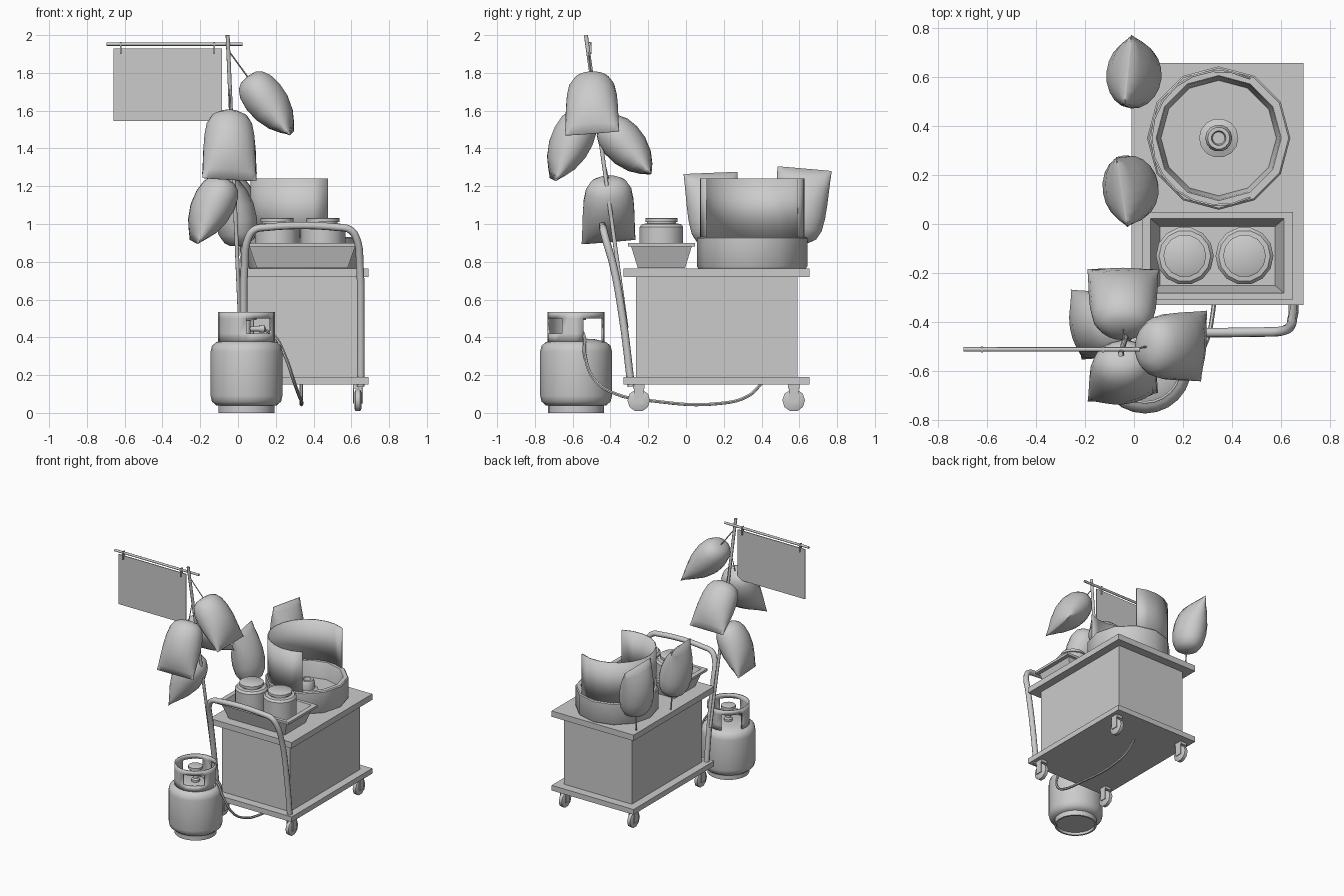
import bpy, bmesh, math
from mathutils import Vector, Matrix

if "Cube" in bpy.data.objects:
    bpy.data.objects.remove(bpy.data.objects["Cube"])


def finish(name, bm, smooth=True, angle=40):
    bmesh.ops.recalc_face_normals(bm, faces=bm.faces)
    me = bpy.data.meshes.new(name)
    bm.to_mesh(me)
    bm.free()
    ob = bpy.data.objects.new(name, me)
    bpy.context.collection.objects.link(ob)
    if smooth:
        bpy.ops.object.select_all(action='DESELECT')
        ob.select_set(True)
        bpy.context.view_layer.objects.active = ob
        bpy.ops.object.shade_smooth_by_angle(angle=math.radians(angle))
    return ob


def box(name, x0, x1, y0, y1, z0, z1):
    bm = bmesh.new()
    c = Vector((x0 + x1, y0 + y1, z0 + z1)) / 2
    bmesh.ops.create_cube(bm, size=1, matrix=Matrix.Translation(c)
                          @ Matrix.Diagonal((x1 - x0, y1 - y0, z1 - z0, 1)))
    return finish(name, bm, False)


def skin(bm, rings):
    """Bridge successive closed rings of points and cap both ends."""
    rows = [[bm.verts.new(p) for p in r] for r in rings]
    for a, b in zip(rows, rows[1:]):
        for i in range(len(a)):
            j = (i + 1) % len(a)
            bm.faces.new((a[i], a[j], b[j], b[i]))
    bm.faces.new(rows[0])
    bm.faces.new(rows[-1])


def lathe(name, profile, loc, n=24, axis='Z'):
    bm = bmesh.new()
    rings = []
    for r, z in profile:
        ring = []
        for i in range(n):
            a = 2 * math.pi * i / n
            p = Vector((r * math.cos(a), r * math.sin(a), z))
            ring.append((Vector((p.z, p.x, p.y)) if axis == 'X' else p) + Vector(loc))
        rings.append(ring)
    skin(bm, rings)
    return finish(name, bm)


def tube(name, pts, r, curved=False, res=2):
    cu = bpy.data.curves.new(name, 'CURVE')
    cu.dimensions = '3D'
    cu.bevel_depth, cu.bevel_resolution, cu.use_fill_caps = r, res, True
    cu.resolution_u = 6
    if curved:
        s = cu.splines.new('BEZIER')
        s.bezier_points.add(len(pts) - 1)
        for b, p in zip(s.bezier_points, pts):
            b.co = p
            b.handle_left_type = b.handle_right_type = 'AUTO'
    else:
        s = cu.splines.new('POLY')
        s.points.add(len(pts) - 1)
        for b, p in zip(s.points, pts):
            b.co = (*p, 1)
    ob = bpy.data.objects.new(name, cu)
    bpy.context.collection.objects.link(ob)
    bpy.ops.object.select_all(action='DESELECT')
    ob.select_set(True)
    bpy.context.view_layer.objects.active = ob
    bpy.ops.object.convert(target='MESH')
    bpy.ops.object.shade_smooth_by_angle(angle=math.radians(50))


def arc_wall(name, loc, r, thick, z_rows, angles, skip=lambda a, k: False):
    """Upright curved sheet; cells named by skip are left open."""
    bm = bmesh.new()
    grid = [[bm.verts.new(Vector(loc) + Vector((r * math.cos(math.radians(a)),
             r * math.sin(math.radians(a)), z))) for z in z_rows] for a in angles]
    for i in range(len(angles) - 1):
        for k in range(len(z_rows) - 1):
            if not skip((angles[i] + angles[i + 1]) / 2, k):
                bm.faces.new((grid[i][k], grid[i + 1][k], grid[i + 1][k + 1], grid[i][k + 1]))
    bmesh.ops.remove_doubles(bm, verts=bm.verts, dist=1e-5)
    bmesh.ops.delete(bm, geom=[v for v in bm.verts if not v.link_faces], context='VERTS')
    ob = finish(name, bm)
    m = ob.modifiers.new('thickness', 'SOLIDIFY')
    m.thickness, m.offset = thick, -1
    return ob


# cart body
box('lower_shelf', -0.01, 0.69, -0.33, 0.655, 0.15, 0.19)
box('cabinet', 0.05, 0.63, -0.265, 0.59, 0.19, 0.72)
box('table_top', -0.01, 0.69, -0.33, 0.655, 0.72, 0.765)

# casters
for x in (0.05, 0.635):
    for y in (-0.25, 0.57):
        lathe('caster_wheel', [(0.045, -0.019), (0.06, -0.012), (0.06, 0.012), (0.045, 0.019)],
              (x, y, 0.066), 10, 'X')
        for s in (-1, 1):
            box('caster_fork', x + s * 0.023 - 0.003, x + s * 0.023 + 0.003,
                y - 0.025, y + 0.025, 0.05, 0.135)
        box('caster_mount', x - 0.026, x + 0.026, y - 0.03, y + 0.03, 0.13, 0.15)

# push handle, mirrored about the cart centre line
half = [(0.03, -0.29, 0.14), (0.03, -0.335, 0.5), (0.035, -0.385, 0.78), (0.052, -0.425, 0.92),
        (0.085, -0.437, 0.968), (0.15, -0.44, 0.982)]
tube('push_handle', half + [(0.68 - x, y, z) for x, y, z in half[::-1]], 0.02, True)

# spinning tub with floor, rolled rim and spinner head
TUB = (0.345, 0.35, 0)
lathe('tub', [(0.285, 0.765), (0.292, 0.775), (0.292, 0.925), (0.285, 0.932), (0.255, 0.932),
              (0.25, 0.92), (0.235, 0.81)], TUB, 12)
lathe('spinner_head', [(0.08, 0.81), (0.08, 0.83), (0.055, 0.84), (0.055, 0.885), (0.045, 0.905),
                       (0.03, 0.905), (0.025, 0.88)], TUB, 14)
arc_wall('wind_screen', TUB, 0.278, 0.008, (0.93, 1.24), [62 + 236 * i / 14 for i in range(15)])

# tapered tray with lip
bm = bmesh.new()
c = Vector((0.34, -0.13))
skin(bm, [[(c.x + sx * w, c.y + sy * d, z) for sx, sy in ((-1, -1), (1, -1), (1, 1), (-1, 1))]
          for w, d, z in ((0.24, 0.125, 0.766), (0.28, 0.16, 0.88), (0.308, 0.178, 0.882),
                          (0.308, 0.178, 0.9), (0.272, 0.152, 0.9), (0.235, 0.12, 0.785))])
finish('tray', bm, False)

# sugar jars
for x in (0.207, 0.45):
    lathe('sugar_jar', [(0.105, 0.786), (0.118, 0.80), (0.118, 0.985), (0.105, 1.0), (0.078, 1.003),
                        (0.078, 1.01), (0.087, 1.011), (0.087, 1.03), (0.082, 1.033)],
          (x, -0.13, 0), 14)

# gas bottle
GAS = (0.045, -0.582, 0)
lathe('gas_bottle_foot', [(0.135, 0.02), (0.135, 0.0), (0.148, 0.0), (0.148, 0.06)], GAS)
lathe('gas_bottle', [(0.10, 0.03), (0.16, 0.04), (0.183, 0.06), (0.19, 0.09), (0.19, 0.325),
                     (0.183, 0.355), (0.16, 0.375), (0.10, 0.39), (0.02, 0.395)], GAS)


def window(a, k):
    return (k == 1 and -90 < a < -30) or (k < 2 and (15 < a < 75 or 105 < a < 165))


arc_wall('gas_bottle_collar', GAS, 0.15, 0.01, (0.375, 0.42, 0.5, 0.535),
         range(-180, 181, 15), window)
lathe('gas_valve', [(0.03, 0.385), (0.03, 0.41), (0.02, 0.42), (0.02, 0.49), (0.052, 0.492),
                    (0.052, 0.512), (0.04, 0.516)], GAS, 12)
lathe('gas_outlet', [(0.014, 0), (0.014, 0.06), (0.02, 0.06), (0.02, 0.09), (0.01, 0.095)],
      (0.05, -0.57, 0.445), 10, 'X')
tube('gas_hose', [(0.13, -0.565, 0.445), (0.19, -0.54, 0.41), (0.25, -0.535, 0.30),
                  (0.295, -0.48, 0.17), (0.32, -0.37, 0.1), (0.335, -0.19, 0.065),
                  (0.335, 0.18, 0.05), (0.335, 0.33, 0.09), (0.335, 0.4, 0.155)], 0.009, True, 1)

# display pole with cross bar and hanging sign
P0, P1 = Vector((0.012, -0.315, 0.45)), Vector((-0.055, -0.53, 2.0))


def on_pole(z):
    return P0.lerp(P1, (z - P0.z) / (P1.z - P0.z))


tube('display_pole', [P0, P1], 0.011)
tube('sign_bar', [(-0.695, -0.511, 1.952), (0.025, -0.511, 1.952)], 0.009)
box('sign_board', -0.66, -0.085, -0.514, -0.508, 1.545, 1.93)
for x in (-0.62, -0.127):
    box('sign_strap', x - 0.004, x + 0.004, -0.523, -0.499, 1.9, 1.964)


def bag(name, tied, seam_mid, seam_dir):
    """Puffy bag: rounded at the tied end, flattening to a straight seam."""
    tied, end = Vector(tied), Vector(seam_mid)
    ax = (end - tied).normalized()
    u = Vector(seam_dir)
    u = (u - ax * u.dot(ax)).normalized()
    v = ax.cross(u)
    bm = bmesh.new()
    rings = []
    for t, w, d in ((0, 0.02, 0.015), (0.015, 0.06, 0.05), (0.07, 0.098, 0.08),
                    (0.18, 0.122, 0.102), (0.35, 0.134, 0.112), (0.55, 0.139, 0.106),
                    (0.75, 0.141, 0.08), (0.9, 0.143, 0.042), (1.0, 0.145, 0.004)):
        o = tied.lerp(end, t)
        rings.append([o + u * w * math.cos(a) + v * d * math.sin(a)
                      for a in (2 * math.pi * i / 20 for i in range(20))])
    skin(bm, rings)
    finish(name, bm, True, 60)


# bags hung on the pole
for tied, seam, along in (((0.05, -0.5, 1.78), (0.285, -0.497, 1.48), (0.15, 1, 0)),
                          ((-0.045, -0.535, 1.59), (-0.045, -0.705, 1.235), (1, 0.1, -0.1)),
                          ((-0.045, -0.43, 1.54), (-0.045, -0.185, 1.265), (1, -0.1, 0.1)),
                          ((-0.06, -0.41, 1.24), (-0.235, -0.41, 0.905), (-0.15, 1, 0.1))):
    bag('candy_bag', tied, seam, along)
    tube('bag_string', [on_pole(tied[2] + 0.14), tied], 0.004, False, 0)

# bags on sticks at the table edge
for base, tied, seam, along in (((0.02, 0.16, 0.74), (0.01, 0.155, 0.885), (-0.05, 0.13, 1.27), (-0.15, 1, 0)),
                                ((0.02, 0.58, 0.74), (0.015, 0.59, 0.9), (-0.025, 0.628, 1.293), (0.1, 1, -0.1))):
    bag('stick_bag', tied, seam, along)
    tube('bag_stick', [base, tied], 0.005, False, 0)
